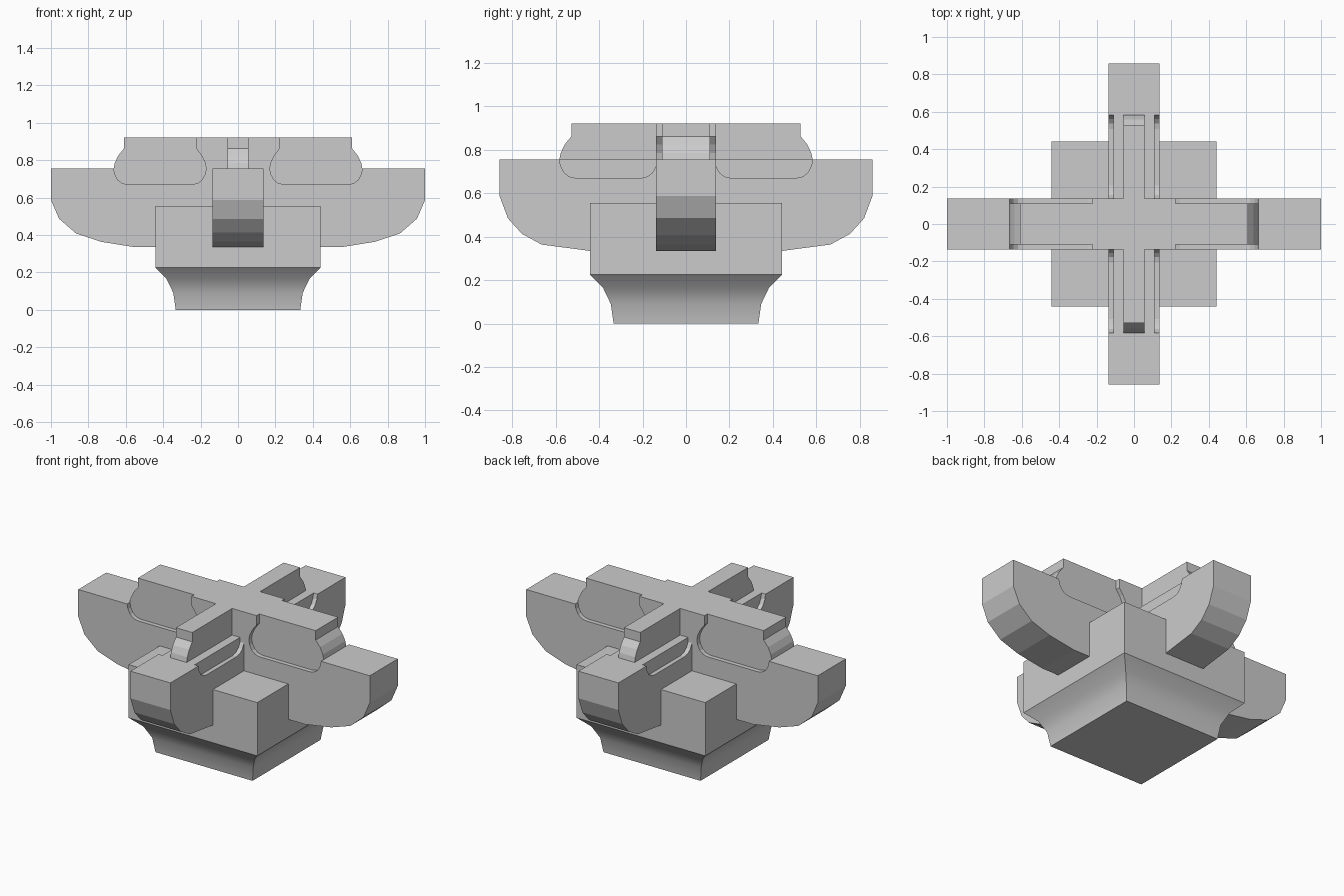
import bpy, bmesh

if "Cube" in bpy.data.objects:
    bpy.data.objects.remove(bpy.data.objects["Cube"])

W = 0.137        # half width of the arms
PANEL = 0.11     # half width between the sunk side panels
TOP, STEP, LOW = 0.92, 0.755, 0.335


def finish(name, bm):
    bmesh.ops.recalc_face_normals(bm, faces=bm.faces)
    mesh = bpy.data.meshes.new(name)
    bm.to_mesh(mesh)
    bm.free()
    ob = bpy.data.objects.new(name, mesh)
    bpy.context.collection.objects.link(ob)
    return ob


def prism(name, profile, a, b, axis='X', sign=1):
    """Extrude a (length, height) profile sideways from a to b."""
    bm = bmesh.new()

    def place(u, w, z):
        return (sign * u, w, z) if axis == 'X' else (w, sign * u, z)
    ends = [[bm.verts.new(place(u, w, z)) for u, z in profile] for w in (a, b)]
    bm.faces.new(ends[0])
    bm.faces.new(ends[1])
    n = len(profile)
    for i in range(n):
        j = (i + 1) % n
        bm.faces.new((ends[0][i], ends[0][j], ends[1][j], ends[1][i]))
    return finish(name, bm)


def cut(ob, cutter):
    mod = ob.modifiers.new("cut", 'BOOLEAN')
    mod.operation = 'DIFFERENCE'
    mod.solver = 'EXACT'
    mod.object = cutter
    bpy.context.view_layer.objects.active = ob
    bpy.ops.object.modifier_apply(modifier=mod.name)
    bpy.data.objects.remove(cutter)


def bulge(r):
    """Rounded end of the upper bar, widest at length r, bottom to top."""
    return [(r, STEP), (r - 0.006, 0.785), (r - 0.025, 0.825),
            (r - 0.055, 0.862), (r - 0.055, TOP)]


def panel(l, r):
    """Rounded sunk panel between lengths l and r."""
    right = [(0.075, 0.67), (0.045, 0.677), (0.022, 0.695), (0.006, 0.725)]
    p = [(r - d, z) for d, z in right] + [(r, STEP), (r, 0.96), (l + 0.053, 0.96)]
    p += [(l + 0.053, 0.862), (l + 0.025, 0.825), (l + 0.006, 0.785), (l, STEP)]
    return p + [(l + d, z) for d, z in reversed(right)]


# Base block with a coved foot
bm = bmesh.new()
rings = []
for h, z in [(0.333, 0), (0.346, 0.09), (0.382, 0.165), (0.441, 0.225), (0.441, 0.555)]:
    rings.append([bm.verts.new((sx * h, sy * h, z))
                  for sx, sy in ((-1, -1), (1, -1), (1, 1), (-1, 1))])
for lo, hi in zip(rings, rings[1:]):
    for i in range(4):
        j = (i + 1) % 4
        bm.faces.new((lo[i], lo[j], hi[j], hi[i]))
bm.faces.new(rings[0])
bm.faces.new(rings[-1])
block = finish("base_block", bm)
block.select_set(True)
bpy.context.view_layer.objects.active = block
bpy.ops.object.shade_smooth_by_angle(angle=0.52)
block.select_set(False)

# Long arm with its upper bar, one piece running left to right
half = [(0.555, LOW), (0.735, 0.364), (0.866, 0.408), (0.957, 0.487),
        (1.0, 0.587), (1.0, STEP)] + bulge(0.665)
long_arm = prism("long_arm", half + [(-u, z) for u, z in reversed(half)], -W, W)
for end in (1, -1):
    for side in (1, -1):
        cut(long_arm, prism("panel_cutter", panel(0.17, 0.665),
                            side * PANEL, side * 0.2, 'X', end))

# Short arms, front and back, each with a narrow upper bar
short = [(W, LOW), (0.445, LOW), (0.665, 0.364), (0.755, 0.413),
         (0.82, 0.485), (0.858, 0.587), (0.858, STEP), (W, STEP)]
for end, label in ((-1, "front"), (1, "back")):
    arm = prism(label + "_arm", short, -W, W, 'Y', end)
    for side in (1, -1):
        cut(arm, prism("panel_cutter", panel(0.132, 0.583),
                       side * PANEL, side * 0.2, 'Y', end))
    prism(label + "_upper_bar", [(W, STEP)] + bulge(0.583) + [(W, TOP)],
          -0.056, 0.056, 'Y', end)
